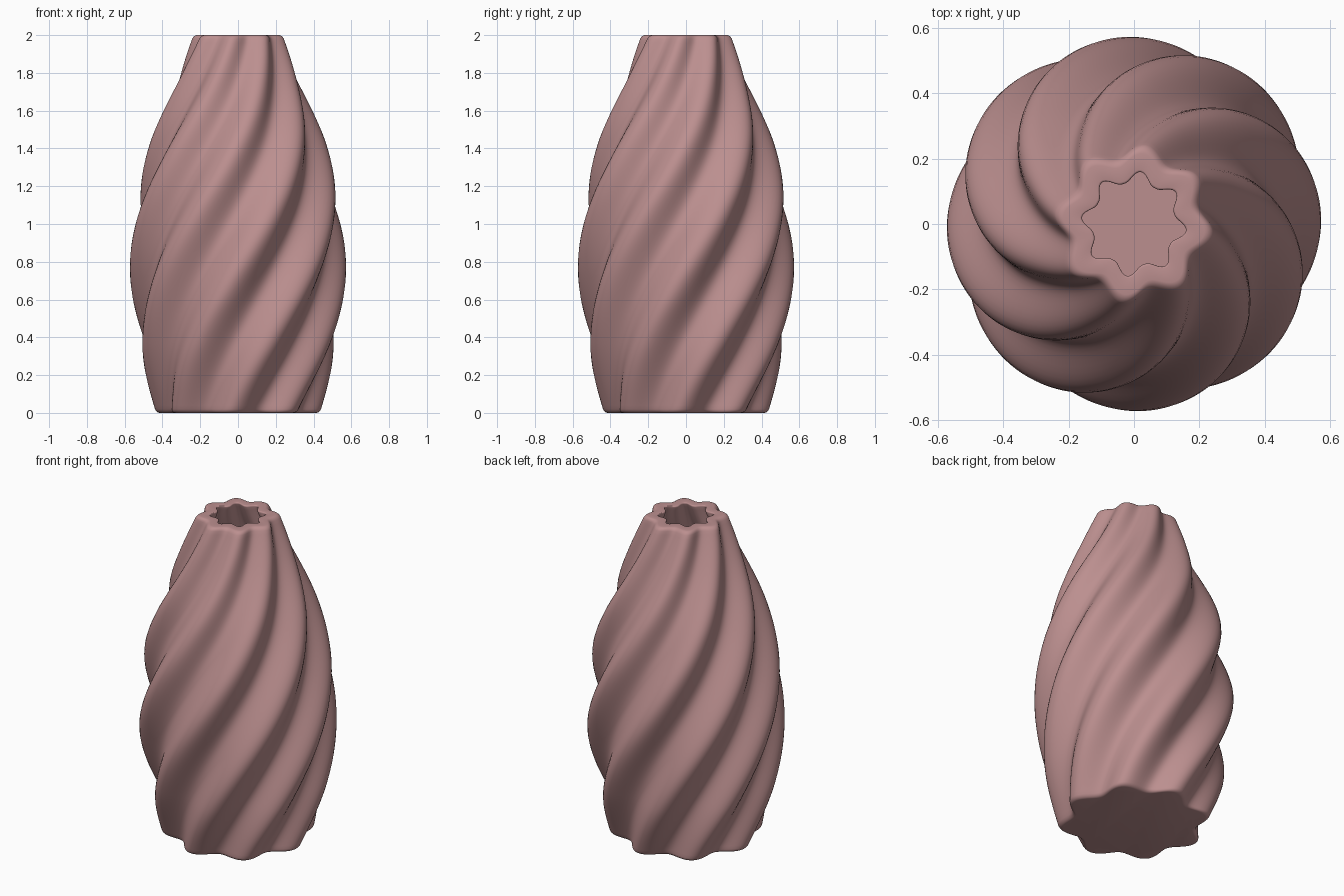
import bpy, bmesh, math

if "Cube" in bpy.data.objects:
    bpy.data.objects.remove(bpy.data.objects["Cube"], do_unlink=True)

LOBES = 8
SEGMENTS = 160
ROWS = 96
HEIGHT = 2.0
START = math.radians(-5)
TWIST = math.radians(133)
WALL = 0.08
FLOOR = 0.08

# Crest radius of the body at several heights
PROFILE = [(0, 0.435), (0.36, 0.53), (0.75, 0.572), (1.1, 0.548),
           (1.43, 0.465), (1.78, 0.325), (2.0, 0.237)]


def crest_radius(z):
    """Smooth cubic interpolation through the profile points."""
    last = len(PROFILE) - 1

    def slope(i):
        a, b = PROFILE[max(i - 1, 0)], PROFILE[min(i + 1, last)]
        return (b[1] - a[1]) / (b[0] - a[0])

    i = 0
    while i < last - 1 and z > PROFILE[i + 1][0]:
        i += 1
    (z0, r0), (z1, r1) = PROFILE[i], PROFILE[i + 1]
    h = z1 - z0
    t = (z - z0) / h
    s = 1 - t
    return (r0 * s * s * (1 + 2 * t) + r1 * t * t * (3 - 2 * t)
            + h * t * s * (slope(i) * s - slope(i + 1) * t))


def add_ring(bm, z, inset, inner=False):
    """One twisted, lobed cross-section."""
    crest = crest_radius(z)
    depth = crest * 0.165
    if inner:
        depth *= 0.85
    turn = START + TWIST * z / HEIGHT
    ring = []
    for k in range(SEGMENTS):
        a = math.tau * k / SEGMENTS
        wave = (1 + math.cos(LOBES * a)) / 2
        if inner:
            wave **= 1.4    # narrower grooves on the inside
        r = crest - inset - depth * (1 - wave)
        ring.append(bm.verts.new((r * math.cos(a + turn), r * math.sin(a + turn), z)))
    return ring


def edge_round(size, steps=4):
    """Height and inset pairs of a rounded edge, from the flat face to the wall."""
    for i in range(steps):
        a = math.pi / 2 * i / steps
        yield size * (1 - math.cos(a)), size * (1 - math.sin(a))


bm = bmesh.new()
R = 0.02
rings = []

# Outer wall with rounded foot and rim
for dz, inset in edge_round(R):
    rings.append(add_ring(bm, dz, inset))
for i in range(ROWS + 1):
    rings.append(add_ring(bm, R + (HEIGHT - 2 * R) * i / ROWS, 0))
for dz, inset in reversed(list(edge_round(R))):
    rings.append(add_ring(bm, HEIGHT - dz, inset))

# Inner wall down to the floor
for dz, inset in edge_round(R / 2):
    rings.append(add_ring(bm, HEIGHT - dz, WALL - inset, True))
for i in range(ROWS + 1):
    z = HEIGHT - R / 2 + (FLOOR - HEIGHT + R / 2) * i / ROWS
    rings.append(add_ring(bm, z, WALL, True))

for low, high in zip(rings, rings[1:]):
    for k in range(SEGMENTS):
        n = (k + 1) % SEGMENTS
        bm.faces.new((low[k], low[n], high[n], high[k]))

# Underside and inner floor
bm.faces.new(list(reversed(rings[0])))
bm.faces.new(rings[-1])

mesh = bpy.data.meshes.new("twisted_vase")
bm.to_mesh(mesh)
bm.free()
vase = bpy.data.objects.new("twisted_vase", mesh)
bpy.context.collection.objects.link(vase)

# Dusty pink clay
clay = bpy.data.materials.new("dusty_pink_clay")
clay.use_nodes = True
colour = (0.5, 0.275, 0.275, 1)
clay.diffuse_color = colour
clay.node_tree.nodes["Principled BSDF"].inputs["Base Color"].default_value = colour
mesh.materials.append(clay)

bpy.ops.object.select_all(action='DESELECT')
vase.select_set(True)
bpy.context.view_layer.objects.active = vase
bpy.ops.object.shade_smooth_by_angle(angle=math.radians(40))
